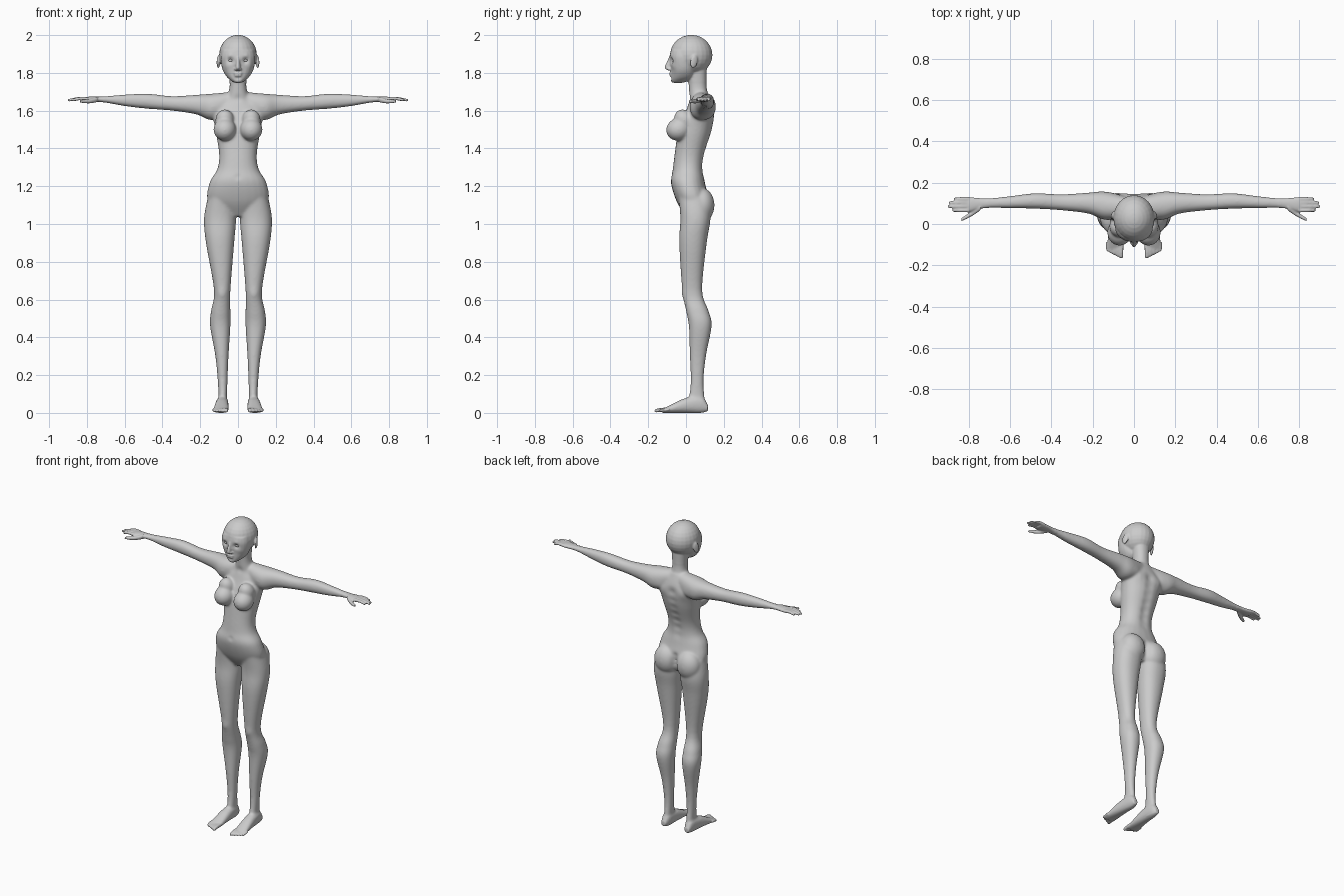
import bpy, bmesh, math
from mathutils import Vector, Matrix

cube = bpy.data.objects.get("Cube")
if cube:
    bpy.data.objects.remove(cube)

grey = bpy.data.materials.new("plain grey")
grey.use_nodes = True
grey.diffuse_color = (.6, .6, .6, 1)
shader = grey.node_tree.nodes["Principled BSDF"]
shader.inputs["Base Color"].default_value = grey.diffuse_color

bm = bmesh.new()
BOTH, MIDDLE = (1, -1), (1,)


def spline(rows, steps=5):
    """Smooth rows of numbers with a Catmull-Rom curve."""
    rows = [Vector(row) for row in rows]
    padded = [rows[0]] + rows + [rows[-1]]
    points = []
    for before, start, end, after in zip(padded, padded[1:], padded[2:], padded[3:]):
        leave, arrive = (end - before) / 2, (after - start) / 2
        for step in range(steps):
            t = step / steps
            ease = t * t * (3 - 2 * t)
            points.append(start.lerp(end, ease) + leave * t * (1 - t) ** 2 - arrive * t * t * (1 - t))
    return points + [rows[-1]]


def loft(axis, rows, sides=BOTH, power=2.2, count=24):
    """Rows give the place along an axis, then low and high bounds on the two other axes."""
    def bulge(value):
        return math.copysign(abs(value) ** (2 / power), value)

    for side in sides:
        rings = []
        for place, low_u, high_u, low_v, high_v in spline(rows):
            ring = []
            for k in range(count):
                angle = math.tau * k / count
                u = (low_u + high_u + (high_u - low_u) * bulge(math.cos(angle))) / 2
                v = (low_v + high_v + (high_v - low_v) * bulge(math.sin(angle))) / 2
                point = [u, v]
                point.insert(axis, place)
                point[0] *= side
                ring.append(bm.verts.new(point))
            rings.append(ring)
        for lower, upper in zip(rings, rings[1:]):
            for k in range(count):
                bm.faces.new((lower[k], lower[k - 1], upper[k - 1], upper[k]))
        bm.faces.new(rings[0])
        bm.faces.new(rings[-1])


def column(rows):
    """Upright centred loft: height, half width, front, back."""
    loft(2, [(z, -half, half, front, back) for z, half, front, back in rows], MIDDLE)


def ball(centre, size, tilt=0, turn=0, sides=BOTH):
    for side in sides:
        x, y, z = centre
        matrix = (Matrix.Translation((x * side, y, z)) @ Matrix.Rotation(turn * side, 4, "Z")
                  @ Matrix.Rotation(tilt, 4, "X") @ Matrix.Diagonal((*size, 1)))
        bmesh.ops.create_uvsphere(bm, u_segments=24, v_segments=14, radius=1, matrix=matrix)


def digit(axis, path, root, tip):
    """Finger or toe: a thin tapering loft along a bent path, with a rounded end."""
    knuckle, joint, end = (Vector(point) for point in path)
    shape = [(knuckle, root), (joint, (root + tip) / 2), (joint.lerp(end, .85), tip), (end, tip / 2)]
    rows = []
    for point, radius in shape:
        u, v = [point[k] for k in range(3) if k != axis]
        rows.append((point[axis], u - radius, u + radius, v - radius, v + radius))
    loft(axis, rows, count=12)


def finish_mesh(name):
    """Turn the parts gathered so far into one smooth grey object."""
    bmesh.ops.recalc_face_normals(bm, faces=bm.faces)
    for face in bm.faces:
        face.smooth = True
    mesh = bpy.data.meshes.new(name)
    bm.to_mesh(mesh)
    bm.clear()
    mesh.materials.append(grey)
    made = bpy.data.objects.new(name, mesh)
    bpy.context.collection.objects.link(made)
    return made


# Torso and neck
column([(1.69, .06, .03, .12), (1.6, .13, 0, .15), (1.5, .12, -.04, .14), (1.37, .1, -.06, .1),
        (1.29, .11, -.07, .09), (1.22, .15, -.08, .1), (1.12, .16, -.05, .12), (1.04, .07, 0, .09)])
column([(1.64, .07, .02, .13), (1.72, .045, .015, .11), (1.82, .05, .01, .11)])

# Bust and buttocks
ball((.07, -.04, 1.5), (.06, .066, .06), tilt=.2)
ball((.07, -.01, 1.55), (.05, .05, .06), tilt=.6)
ball((.08, .085, 1.1), (.08, .066, .09))

# Legs
loft(2, [(1.14, .02, .16, -.04, .12), (1.03, .01, .18, -.03, .13), (.9, .02, .17, -.036, .11),
         (.65, .04, .127, -.02, .086), (.54, .04, .143, 0, .12), (.46, .04, .148, .015, .136),
         (.3, .05, .12, .02, .106), (.15, .056, .106, .024, .093), (.01, .06, .1, 0, .11)])

# Feet and toes
loft(1, [(.116, .07, .1, .01, .04), (.08, .055, .11, 0, .09), (0, .05, .12, 0, .08),
         (-.1, .05, .13, 0, .033), (-.125, .054, .13, 0, .02)])
for i in range(5):
    x, shorter, radius = .062 + i / 60, i * .008, .012 - i / 1000
    digit(1, [(x, -.09, .018), (x, shorter - .135, .016), (x, shorter - .166, .01)], radius, radius * .8)

# Shoulders, arms and palms
loft(0, [(.03, .03, .13, 1.58, 1.7), (.14, .02, .157, 1.55, 1.69), (.22, .05, .152, 1.58, 1.684),
         (.35, .066, .144, 1.6, 1.677), (.48, .074, .149, 1.61, 1.69), (.6, .076, .135, 1.624, 1.685),
         (.72, .077, .124, 1.645, 1.675), (.79, .06, .13, 1.647, 1.674), (.82, .065, .126, 1.65, 1.67)])

# Fingers and thumbs
for i, reach in enumerate((.88, .903, .898, .874)):
    y = .066 + i / 54
    digit(0, [(.8, y, 1.662), (.84, y, 1.664), (reach, y, 1.655)], .0105, .0075)
digit(0, [(.745, .08, 1.66), (.785, .05, 1.65), (.838, .02, 1.65)], .015, .009)

# Skull, face and ears
ball((0, .028, 1.895), (.1, .112, .106), sides=MIDDLE)
column([(1.92, .085, -.08, .06), (1.88, .092, -.087, .06), (1.82, .083, -.08, .055),
        (1.78, .06, -.08, .045), (1.757, .034, -.08, .01), (1.746, .016, -.07, -.02)])
column([(1.885, .007, -.09, -.06), (1.83, .013, -.113, -.06), (1.815, .01, -.1, -.06)])
ball((.011, -.09, 1.82), (.009, .012, .008))
for z, half in ((1.798, .024), (1.786, .02)):
    ball((0, -.08, z), (half, .01, .006), sides=MIDDLE)
ball((.103, .042, 1.86), (.008, .02, .036), tilt=-.2, turn=.35)

# Fuse the parts into one skin
body = finish_mesh("body")
bpy.context.view_layer.objects.active = body
body.select_set(True)
fuse = body.modifiers.new("fuse", "REMESH")
fuse.mode, fuse.voxel_size, fuse.use_smooth_shade = "VOXEL", .005, True
bpy.ops.object.modifier_apply(modifier="fuse")

# Sculpted dents and swells: x, y, z, radius, push along y
eye_socket, brow, cheek = (.04, -.08, 1.866, .015, .014), (.045, -.085, 1.89, .012, -.004), (.06, -.06, 1.835, .018, -.004)
mouth, chin_dip, navel = (0, -.085, 1.792, .007, .003), (0, -.08, 1.772, .012, .004), (0, -.076, 1.25, .01, .01)
throat, collar = (0, .015, 1.665, .014, .008), (.05, .01, 1.655, .02, .006)
shoulder_blade, knee = (.085, .145, 1.58, .035, .007), (.085, -.02, .63, .025, -.006)
spine = [(0, .14 - i / 80, 1.58 - i / 20, .024, -.014) for i in range(7)]
cleft = [(0, .13, 1.06 + i / 33, .016, -.03) for i in range(4)]
dabs = [eye_socket, brow, cheek, mouth, chin_dip, navel, throat, collar, shoulder_blade, knee, *spine, *cleft]
skin = body.vertex_groups.new(name="soft")
soft, detailed = [], []
for vertex in body.data.vertices:
    x, y, z = vertex.co
    x = abs(x)
    for at_x, at_y, at_z, radius, push in dabs:
        if abs(z - at_z) < 3 * radius:
            gap = (x - at_x) ** 2 + (y - at_y) ** 2 + (z - at_z) ** 2
            vertex.co.y += push * math.exp(-gap / radius ** 2)
    (detailed if x > .7 or z > 1.75 or z < .07 else soft).append(vertex.index)
skin.add(soft, 1, "REPLACE")
skin.add(detailed, .12, "REPLACE")
soften = body.modifiers.new("soften", "SMOOTH")
soften.factor, soften.iterations, soften.vertex_group = .5, 30, skin.name

# Eyes
ball((.04, -.062, 1.866), (.019, .011, .0085), turn=.3)
finish_mesh("eyes")
bm.free()
